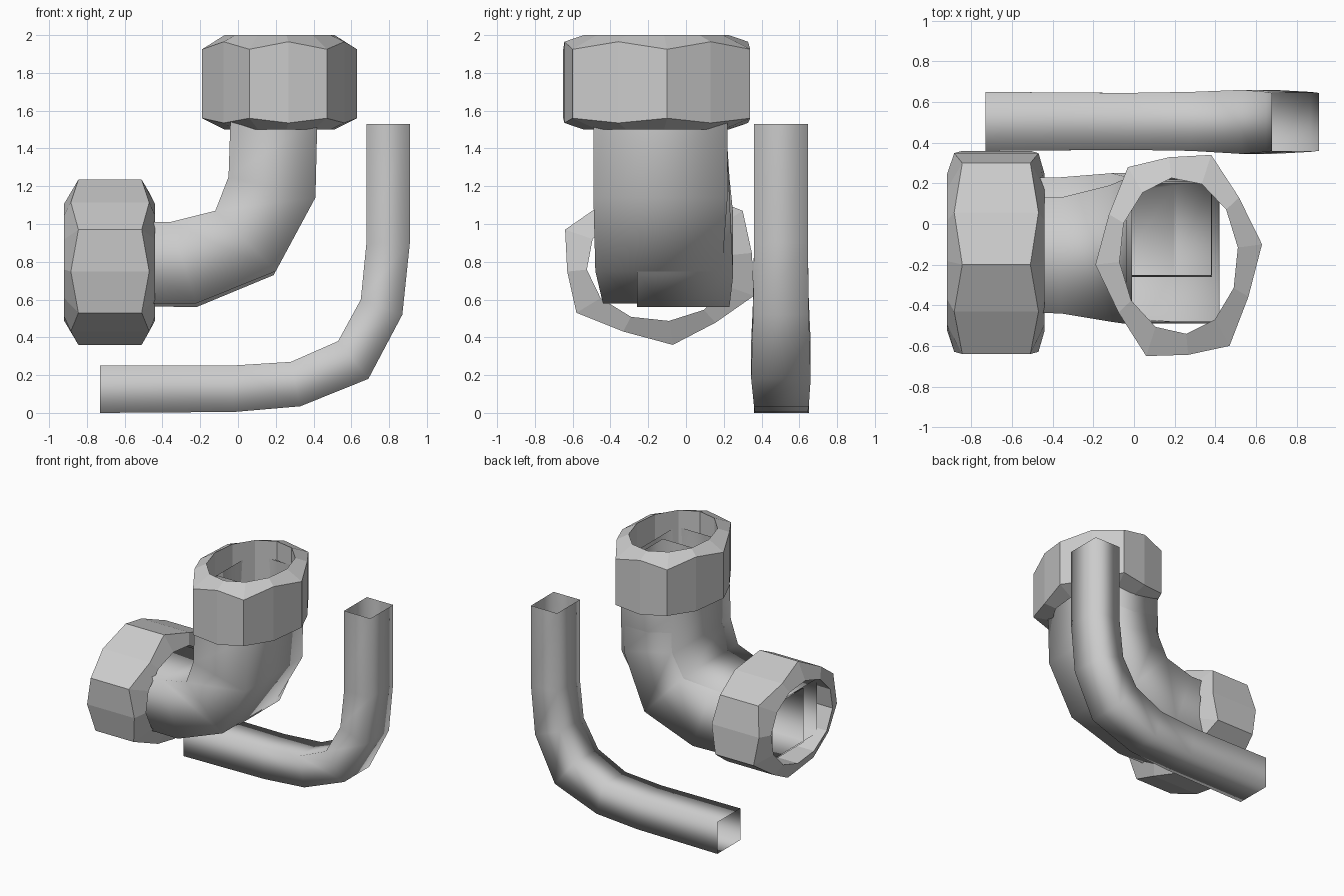
import bpy, bmesh
from mathutils import Vector

if "Cube" in bpy.data.objects:
    bpy.data.objects.remove(bpy.data.objects["Cube"])


def make_object(name, verts, faces, smooth):
    mesh = bpy.data.meshes.new(name)
    mesh.from_pydata(verts, [], faces)
    bm = bmesh.new()
    bm.from_mesh(mesh)
    bmesh.ops.recalc_face_normals(bm, faces=bm.faces)
    bm.to_mesh(mesh)
    bm.free()
    for p in mesh.polygons:
        p.use_smooth = smooth
    obj = bpy.data.objects.new(name, mesh)
    bpy.context.collection.objects.link(obj)
    return obj


def bridge(rings, n, closed=False):
    count = len(rings)
    faces = []
    for i in range(count if closed else count - 1):
        a, b = i * n, ((i + 1) % count) * n
        for k in range(n):
            j = (k + 1) % n
            faces.append((a + k, a + j, b + j, b + k))
    return faces


def pipe(name, stations):
    # open four-sided tube; station = outer x, z, inner x, z, front y, back y
    rings = [[(ox, y0, oz), (ox, y1, oz), (ix, y1, iz), (ix, y0, iz)]
             for ox, oz, ix, iz, y0, y1 in stations]
    return make_object(name, sum(rings, []), bridge(rings, 4), True)


def nut(name, corners, levels, place):
    # hex nut: chamfers dip at the corners, round hole runs right through
    n = len(corners)
    pts = [Vector(c) for c in corners]
    centre = sum(pts, Vector((0, 0))) / n
    outline, hole = [], []
    for i, p in enumerate(pts):
        mid = (p + pts[(i + 1) % n]) / 2
        outline += [p, centre + (mid - centre) * 1.04]
        hole += [centre + (p - centre) * 0.71, centre + (mid - centre) * 0.82]
    rim_a, mid_a, corner_a, corner_b, mid_b, rim_b = levels
    rings = [[place(p, rim_a) for p in hole],
             [place(p, mid_a if i % 2 else corner_a) for i, p in enumerate(outline)],
             [place(p, mid_b if i % 2 else corner_b) for i, p in enumerate(outline)],
             [place(p, rim_b) for p in hole]]
    return make_object(name, sum(rings, []), bridge(rings, 2 * n, True), False)


# Thin bent pipe at the back
pipe("thin_pipe", [
    (-0.73, 0.00, -0.73, 0.25, 0.36, 0.65),
    (-0.02, 0.005, -0.04, 0.25, 0.365, 0.645),
    (0.33, 0.035, 0.28, 0.27, 0.36, 0.65),
    (0.69, 0.18, 0.53, 0.38, 0.345, 0.66),
    (0.87, 0.52, 0.65, 0.60, 0.355, 0.65),
    (0.91, 0.90, 0.68, 0.90, 0.36, 0.645),
    (0.91, 1.53, 0.68, 1.53, 0.36, 0.645)])

# Thick elbow: outer wall
pipe("elbow_outer", [
    (-0.85, 0.58, -0.85, 1.01, -0.43, 0.13),
    (-0.22, 0.58, -0.36, 1.01, -0.44, 0.13),
    (0.20, 0.75, -0.12, 1.07, -0.48, 0.19),
    (0.41, 1.14, -0.05, 1.25, -0.49, 0.22),
    (0.42, 1.55, -0.04, 1.55, -0.49, 0.22),
    (0.42, 1.86, -0.01, 1.86, -0.48, 0.21)])

# Thick elbow: narrower inner wall
pipe("elbow_inner", [
    (-0.85, 0.57, -0.85, 1.00, -0.26, 0.22),
    (-0.22, 0.56, -0.36, 0.995, -0.26, 0.23),
    (0.19, 0.73, -0.11, 1.05, -0.26, 0.25),
    (0.385, 1.15, -0.03, 1.25, -0.26, 0.23),
    (0.38, 1.55, -0.02, 1.55, -0.26, 0.21),
    (0.38, 1.86, -0.01, 1.86, -0.25, 0.20)])

# Hex nuts on both ends of the elbow
nut("top_nut",
    [(0.06, -0.65), (0.47, -0.60), (0.63, -0.10),
     (0.38, 0.34), (-0.03, 0.28), (-0.19, -0.20)],
    (1.50, 1.535, 1.56, 1.925, 1.965, 2.0),
    lambda p, t: (p.x, p.y, t))
nut("side_nut",
    [(0.30, 1.07), (-0.20, 1.235), (-0.64, 0.97),
     (-0.58, 0.53), (-0.07, 0.36), (0.36, 0.62)],
    (-0.92, -0.885, -0.845, -0.51, -0.47, -0.44),
    lambda p, t: (t, p.x, p.y))
